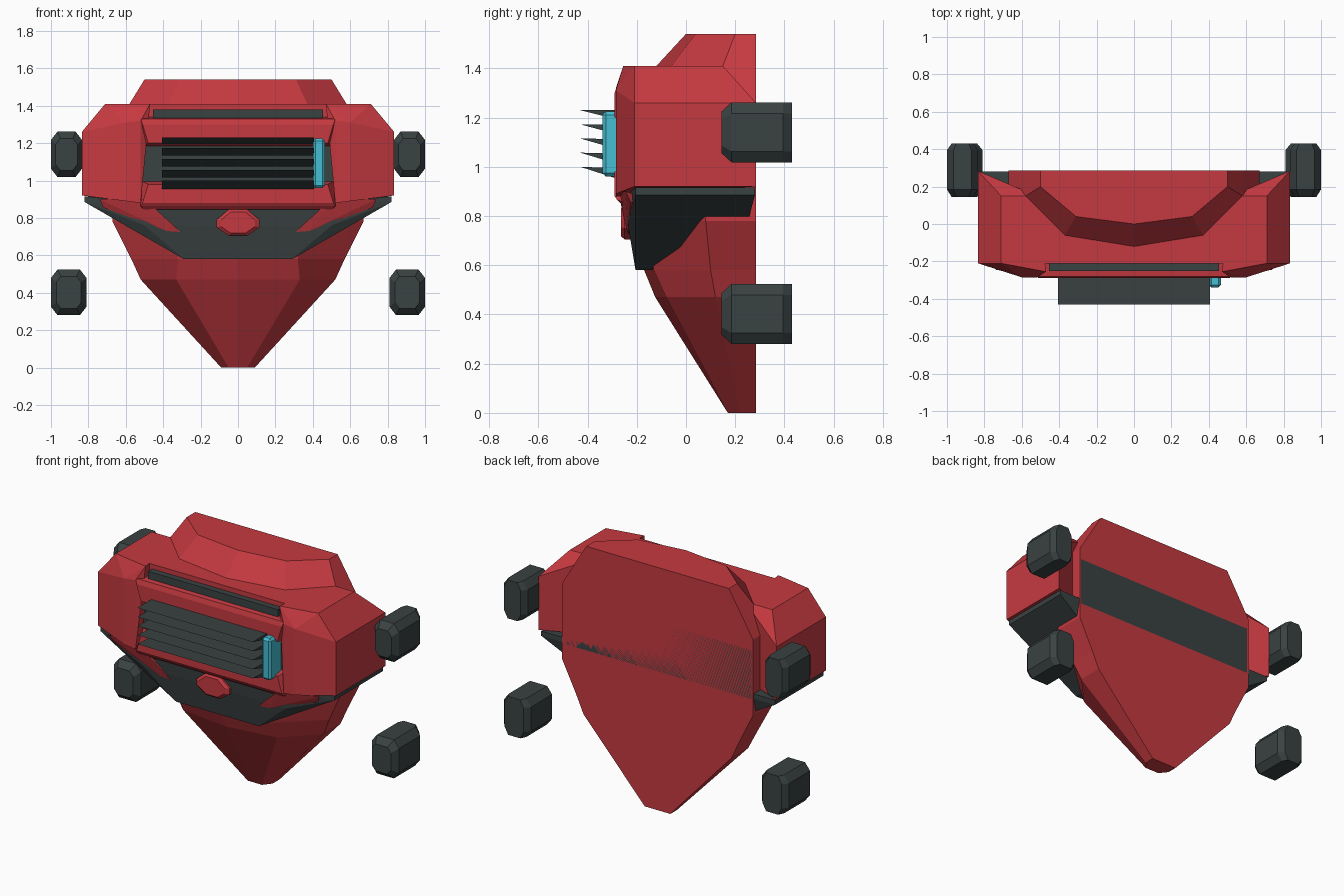
import bpy, bmesh
from mathutils import Vector

cube = bpy.data.objects.get("Cube")
if cube:
    bpy.data.objects.remove(cube)


def material(name, rgb):
    m = bpy.data.materials.new(name)
    m.use_nodes = True
    m.diffuse_color = (*rgb, 1)
    m.node_tree.nodes["Principled BSDF"].inputs["Base Color"].default_value = (*rgb, 1)
    return m


RED = material("red paint", (0.56, 0.042, 0.052))
DARK = material("dark grey", (0.042, 0.054, 0.054))
CYAN = material("cyan glow", (0.06, 0.51, 0.65))


def finish(name, bm, mat):
    bmesh.ops.recalc_face_normals(bm, faces=bm.faces)
    mesh = bpy.data.meshes.new(name)
    bm.to_mesh(mesh)
    bm.free()
    mesh.materials.append(mat)
    obj = bpy.data.objects.new(name, mesh)
    bpy.context.collection.objects.link(obj)
    return obj


def solid(name, points, mat, mirror=False):
    """Convex solid round the points, optionally with their mirror images."""
    bm = bmesh.new()
    pts = points + [(-x, y, z) for x, y, z in points if mirror]
    verts = [bm.verts.new(p) for p in pts]
    res = bmesh.ops.convex_hull(bm, input=verts)
    junk = {g for g in res["geom_interior"] + res["geom_unused"] if isinstance(g, bmesh.types.BMVert)}
    bmesh.ops.delete(bm, geom=list(junk), context="VERTS")
    bmesh.ops.dissolve_limit(bm, angle_limit=0.01, verts=bm.verts, edges=bm.edges)
    return finish(name, bm, mat)


def box(name, x, y, z, mat, bevel=0):
    obj = solid(name, [(a, b, c) for a in x for b in y for c in z], mat)
    if bevel:
        mod = obj.modifiers.new("chamfer", "BEVEL")
        mod.width, mod.segments = bevel, 1
    return obj


def loft(name, rings, mat):
    """Skin closed rings of equal length and cap both ends."""
    bm = bmesh.new()
    rows = [[bm.verts.new(p) for p in ring] for ring in rings]
    n = len(rows[0])
    for a, b in zip(rows, rows[1:]):
        for i in range(n):
            j = (i + 1) % n
            bm.faces.new((a[i], a[j], b[j], b[i]))
    bm.faces.new(rows[0])
    bm.faces.new(rows[-1])
    return finish(name, bm, mat)


# Shield hull: height, half width, side front y, corner x, corner y, centre y
BACK = 0.285
rings = []
for z, w, ys, xc, yc, y0 in [
    (0, 0.09, 0.22, 0.05, 0.17, 0.17),
    (0.47, 0.52, 0.12, 0.33, -0.08, -0.125),
    (0.58, 0.57, 0.10, 0.32, -0.13, -0.17),
    (0.78, 0.67, 0.08, 0.31, -0.17, -0.2),
    (1.26, 0.67, 0.09, 0.42, -0.16, -0.2),
    (1.41, 0.58, 0.15, 0.37, -0.06, -0.12),
    (1.54, 0.50, 0.20, 0.31, 0.04, 0),
]:
    half = [(w, BACK, z), (w, ys, z), (xc, yc, z)]
    rings.append(half + [(0, y0, z)] + [(-x, y, h) for x, y, h in reversed(half)])
loft("shield_hull", rings, RED)

# Upper body between the shoulders, and the dark band running through it
box("upper_core", (-0.6, 0.6), (-0.21, 0.14), (0.92, 1.41), RED)
box("through_band", (-0.66, 0.66), (-0.225, BACK), (0.88, 1.19), DARK)
box("top_slot", (-0.455, 0.455), (-0.25, -0.2), (1.33, 1.38), DARK)

# Front lips above and below the grille
solid("upper_lip", [(0.52, -0.28, 1.33), (0.51, -0.29, 1.3), (0.48, -0.29, 1.2),
                    (0.52, -0.2, 1.18), (0.52, -0.2, 1.34)], RED, True)
solid("lower_lip", [(0.52, -0.28, 0.865), (0.5, -0.26, 0.845), (0.51, -0.29, 0.88),
                    (0.48, -0.29, 0.98), (0.52, -0.2, 1.0), (0.52, -0.2, 0.845)], RED, True)

# Jaw under the body, with the nose plate
solid("jaw", [(0.82, -0.205, 0.915), (0.82, -0.205, 0.885), (0.29, -0.205, 0.58),
              (0.5, -0.235, 0.76), (0.5, -0.245, 0.88), (0.82, 0.28, 0.915),
              (0.82, 0.28, 0.885), (0.29, 0.2, 0.58)], DARK, True)
nose = [(0.05, 0.705), (0.115, 0.75), (0.115, 0.79), (0.05, 0.845)]
solid("nose_plate", [(x * s, y, 0.775 + (z - 0.775) * s)
                     for x, z in nose for y, s in ((-0.2, 1), (-0.25, 1), (-0.265, 0.8))], RED, True)

for side, s in (("left", 1), ("right", -1)):
    # Shoulder block with chamfered front, top and rear corner
    solid(side + "_shoulder", [(s * x, y, z) for x, y, z in [
        (0.835, -0.21, 0.92), (0.835, -0.21, 1.26), (0.71, -0.21, 1.41),
        (0.835, 0.284, 0.92), (0.835, 0.284, 1.26), (0.71, 0.15, 1.41),
        (0.6, -0.285, 0.89), (0.6, -0.285, 1.31), (0.52, -0.285, 0.88),
        (0.52, -0.285, 1.32), (0.47, -0.255, 1.41), (0.52, 0.15, 1.41), (0.52, 0.15, 0.92)]], RED)
    # Cheek fang pointing to the centre
    solid(side + "_cheek", [(s * x, y, z) for x, y, z in [
        (0.74, -0.245, 0.9), (0.5, -0.275, 0.9), (0.36, -0.25, 0.775), (0.31, -0.235, 0.725),
        (0.38, -0.235, 0.73), (0.72, -0.225, 0.855), (0.7, -0.18, 0.88), (0.35, -0.18, 0.75)]], RED)
    # Thruster pods, eight-sided with tapered ends
    for level, x, z in (("upper", 0.917, 1.14), ("lower", 0.905, 0.402)):
        hw, hh, cx, cz = 1 - x, 0.122, 0.035, 0.045
        quarter = [(hw, hh - cz), (hw - cx, hh)]
        ring = quarter + [(-a, b) for a, b in reversed(quarter)]
        ring += [(-a, -b) for a, b in ring]
        loft(f"{side}_{level}_pod",
             [[(s * (x + a * sx), y, z + b * sz) for a, b in ring]
              for y, sx, sz in ((0.145, 0.7, 0.7), (0.185, 1, 1), (0.395, 1, 1), (0.43, 0.7, 1))], DARK)

# Grille of five wedge slats
for i in range(5):
    tip = 1.0 + i * 0.0575
    low = 0.955 + i * 0.06
    solid(f"grille_slat_{i + 1}", [(x, y, z) for x in (-0.405, 0.405) for y, z in (
        (-0.43, tip), (-0.29, low), (-0.29, low + 0.036), (-0.2, low), (-0.2, low + 0.036))], DARK)

# Glowing bar beside the grille
box("light_bar", (0.4, 0.465), (-0.34, -0.22), (0.96, 1.225), CYAN, 0.014)
